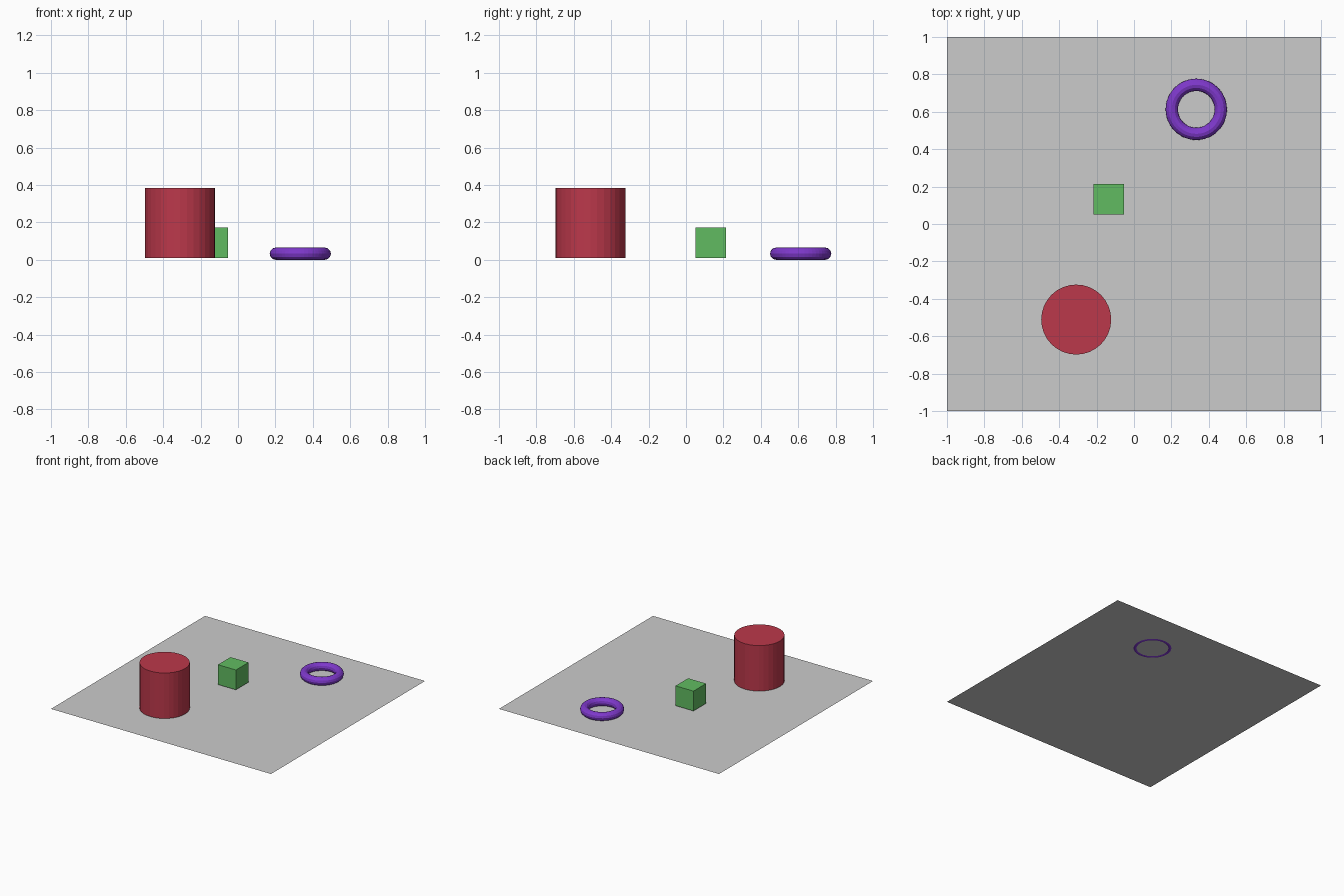
import bpy

if "Cube" in bpy.data.objects:
    bpy.data.objects.remove(bpy.data.objects["Cube"])


def finish(name, color=None):
    """Name the active object and give it a plain colour."""
    obj = bpy.context.object
    obj.name = name
    if color:
        mat = bpy.data.materials.new(name + "_colour")
        mat.diffuse_color = (*color, 1.0)
        mat.use_nodes = True
        mat.node_tree.nodes["Principled BSDF"].inputs["Base Color"].default_value = mat.diffuse_color
        obj.data.materials.append(mat)
    return obj


# Thin base sheet
bpy.ops.mesh.primitive_plane_add(size=2.0, location=(0, 0, 0.003))
finish("base")

# Red cylinder
bpy.ops.mesh.primitive_cylinder_add(vertices=32, radius=0.187, depth=0.374,
                                    location=(-0.309, -0.511, 0.196))
finish("red_cylinder", (0.50, 0.04, 0.07))

# Green cube
bpy.ops.mesh.primitive_cube_add(size=0.163, location=(-0.136, 0.132, 0.0925))
finish("green_cube", (0.12, 0.50, 0.12))

# Purple ring, its underside just poking through the base
bpy.ops.mesh.primitive_torus_add(major_radius=0.131, minor_radius=0.0328,
                                 major_segments=48, minor_segments=12,
                                 location=(0.333, 0.613, 0.0328))
finish("purple_ring", (0.21, 0.04, 0.60))
